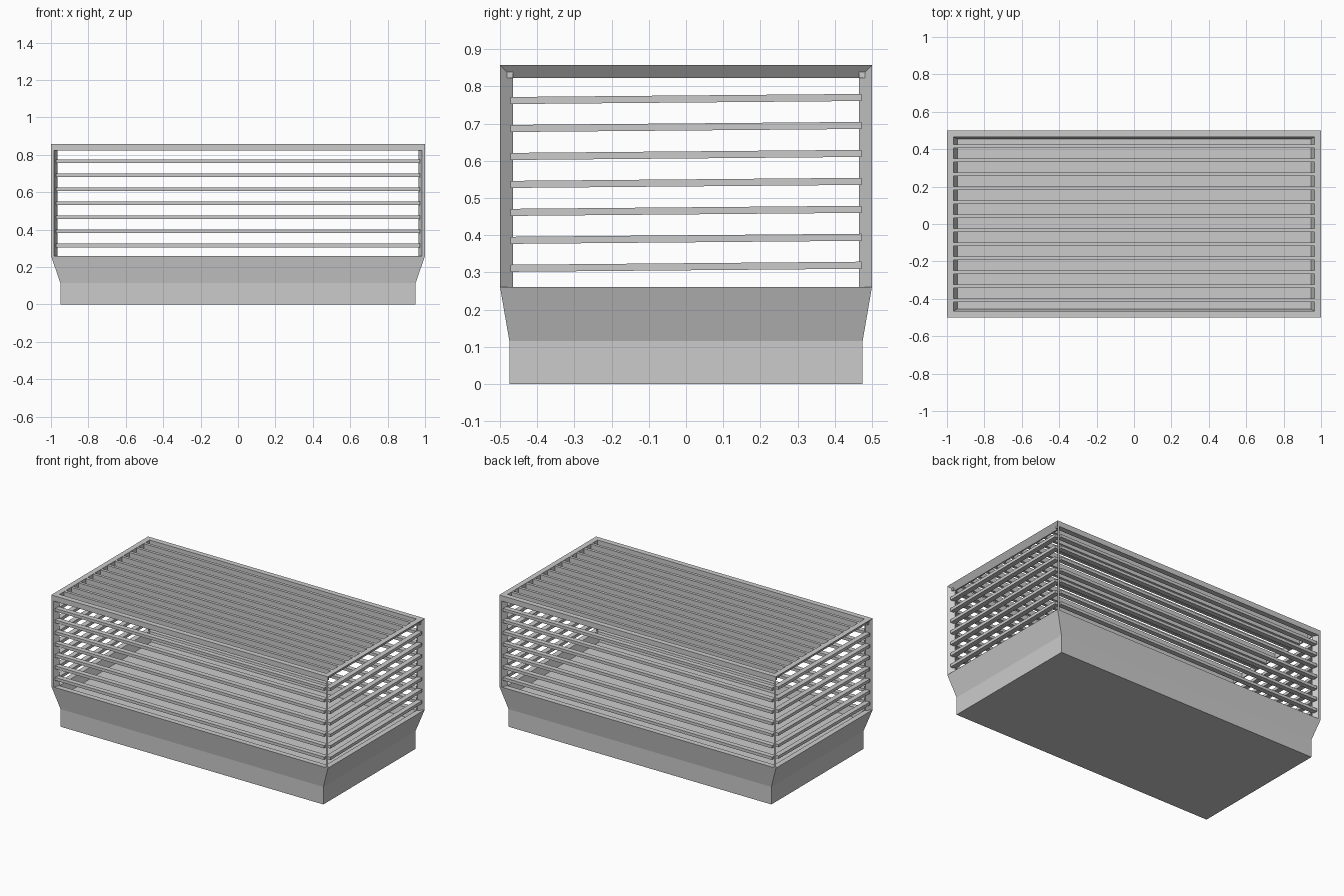
import bpy, bmesh, math

if "Cube" in bpy.data.objects:
    bpy.data.objects.remove(bpy.data.objects["Cube"])


def make_object(name, bm):
    bmesh.ops.recalc_face_normals(bm, faces=bm.faces[:])
    mesh = bpy.data.meshes.new(name)
    bm.to_mesh(mesh)
    bm.free()
    obj = bpy.data.objects.new(name, mesh)
    bpy.context.collection.objects.link(obj)
    return obj


def box(name, center, size, tilt=0.0):
    bm = bmesh.new()
    bmesh.ops.create_cube(bm, size=1.0)
    bmesh.ops.scale(bm, vec=size, verts=bm.verts[:])
    obj = make_object(name, bm)
    obj.location = center
    obj.rotation_euler.x = tilt
    return obj


def loft(name, rings):
    """Closed solid through matching point rings."""
    bm = bmesh.new()
    rows = [[bm.verts.new(p) for p in ring] for ring in rings]
    bm.faces.new(rows[0])
    bm.faces.new(rows[-1])
    for a, b in zip(rows, rows[1:]):
        for i in range(len(a)):
            j = (i + 1) % len(a)
            bm.faces.new((a[i], a[j], b[j], b[i]))
    return make_object(name, bm)


# Flared tray with a shallow recessed floor: stacked rectangular loops
profile = [(0.95, 0.475, 0.0), (0.95, 0.475, 0.115), (1.0, 0.5, 0.26),
           (0.965, 0.465, 0.26), (0.945, 0.455, 0.20)]
loft("tray", [[(sx * x, sy * y, z) for sx, sy in ((-1, -1), (1, -1), (1, 1), (-1, 1))]
              for x, y, z in profile])

W = 0.035
BASE, TOP = 0.26, 0.857

# Slim corner posts with faces slanting in towards the openings
post_plan = [(1.0, 0.5), (0.985, 0.5), (0.965, 0.465), (0.972, 0.465)]
for sx in (-1, 1):
    for sy in (-1, 1):
        loft("corner_post", [[(sx * x, sy * y, z) for x, y in post_plan]
                             for z in (BASE, TOP - 0.001)])

# Top frame: flat long rails, short rails undercut towards the inside
rail_profile = [(1.0, TOP), (0.965, TOP), (0.965, TOP - W), (0.972, TOP - W)]
for s in (-1, 1):
    box("top_rail_long", (0, s * (0.5 - W / 2), TOP - W / 2), (1.97, W, W))
    loft("top_rail_short", [[(s * x, y, z) for x, z in rail_profile]
                            for y in (-0.5, 0.5)])

# Deep horizontal slats on all four walls
T, DEPTH = 0.019, 0.033
for i in range(7):
    z = 0.315 + i * 0.0752
    for s in (-1, 1):
        box("long_wall_slat", (0, s * 0.482, z), (1.945, DEPTH, T))
        box("short_wall_slat", (s * 0.982, 0, z), (DEPTH, 0.945, T), math.radians(0.5))

# Deep roof slats running lengthwise
for i in range(12):
    y = (i - 5.5) * 0.0747 + 0.004
    box("roof_slat", (0, y, TOP - 0.018), (1.945, T, 0.034))
